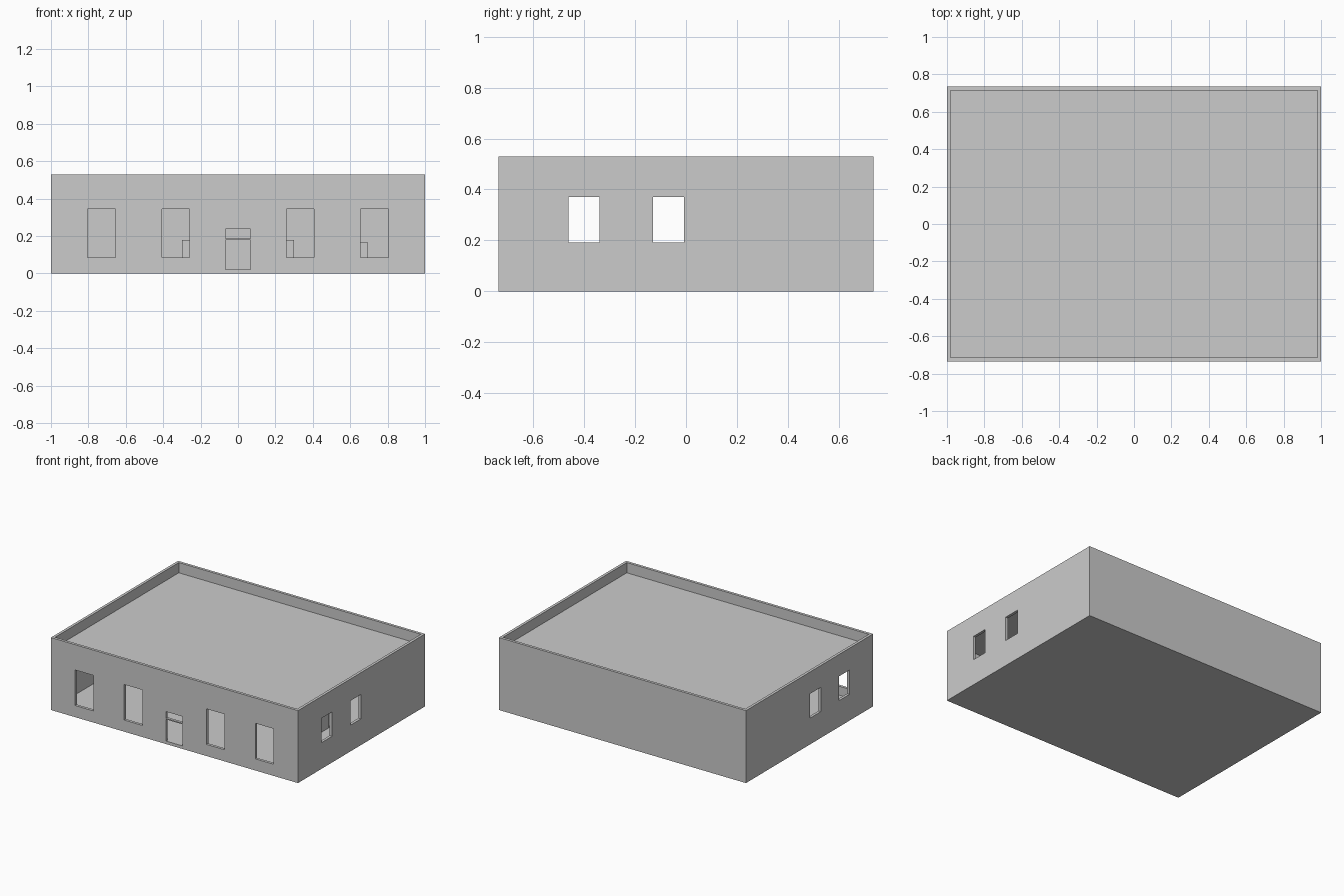
import bpy, bmesh

if "Cube" in bpy.data.objects:
    bpy.data.objects.remove(bpy.data.objects["Cube"])

W, D, H, T = 1.0, 0.735, 0.53, 0.02   # half width, half depth, height, wall thickness
ROOF, SLAB = 0.455, 0.02


def add_box(bm, x0, x1, y0, y1, z0, z1):
    verts = bmesh.ops.create_cube(bm, size=1)["verts"]
    for v in verts:
        v.co.x = x1 if v.co.x > 0 else x0
        v.co.y = y1 if v.co.y > 0 else y0
        v.co.z = z1 if v.co.z > 0 else z0


def make(name, boxes):
    bm = bmesh.new()
    for b in boxes:
        add_box(bm, *b)
    mesh = bpy.data.meshes.new(name)
    bm.to_mesh(mesh)
    bm.free()
    ob = bpy.data.objects.new(name, mesh)
    bpy.context.collection.objects.link(ob)
    return ob


def cut(target, name, boxes):
    cutter = make(name, boxes)
    cutter.hide_render = True
    cutter.hide_viewport = True
    cutter.display_type = 'WIRE'
    mod = target.modifiers.new(name, 'BOOLEAN')
    mod.operation = 'DIFFERENCE'
    mod.solver = 'EXACT'
    mod.object = cutter


# building shell: floor slab, walls, flat roof and parapet in one solid
shell = make("building_shell", [(-W, W, -D, D, 0, H)])
inner = (-W + T, W - T, -D + T, D - T)
cut(shell, "room_and_roof_cutter",
    [(*inner, SLAB, ROOF - 0.02), (*inner, ROOF, H + 0.1)])

# front windows and doorway
front = (-D - 0.05, -D + T + 0.02)
openings = []
for s in (-1, 1):
    for a, b in ((0.26, 0.407), (0.655, 0.804)):
        x0, x1 = sorted((s * a, s * b))
        openings.append((x0, x1, *front, 0.085, 0.345))
openings.append((-0.068, 0.066, *front, 0.022, 0.18))
openings.append((-0.068, 0.066, *front, 0.188, 0.237))

# side windows on both side walls
for s in (-1, 1):
    x0, x1 = sorted((s * (W - T - 0.02), s * (W + 0.05)))
    for y0, y1 in ((-0.462, -0.34), (-0.13, -0.007)):
        openings.append((x0, x1, y0, y1, 0.192, 0.37))
cut(shell, "opening_cutter", openings)

# low furniture glimpsed through the front windows
make("service_counter", [(-0.30, 0.30, 0.15, 0.30, SLAB, 0.18)])
make("side_table", [(0.55, 0.695, -0.10, 0.06, SLAB, 0.165)])
